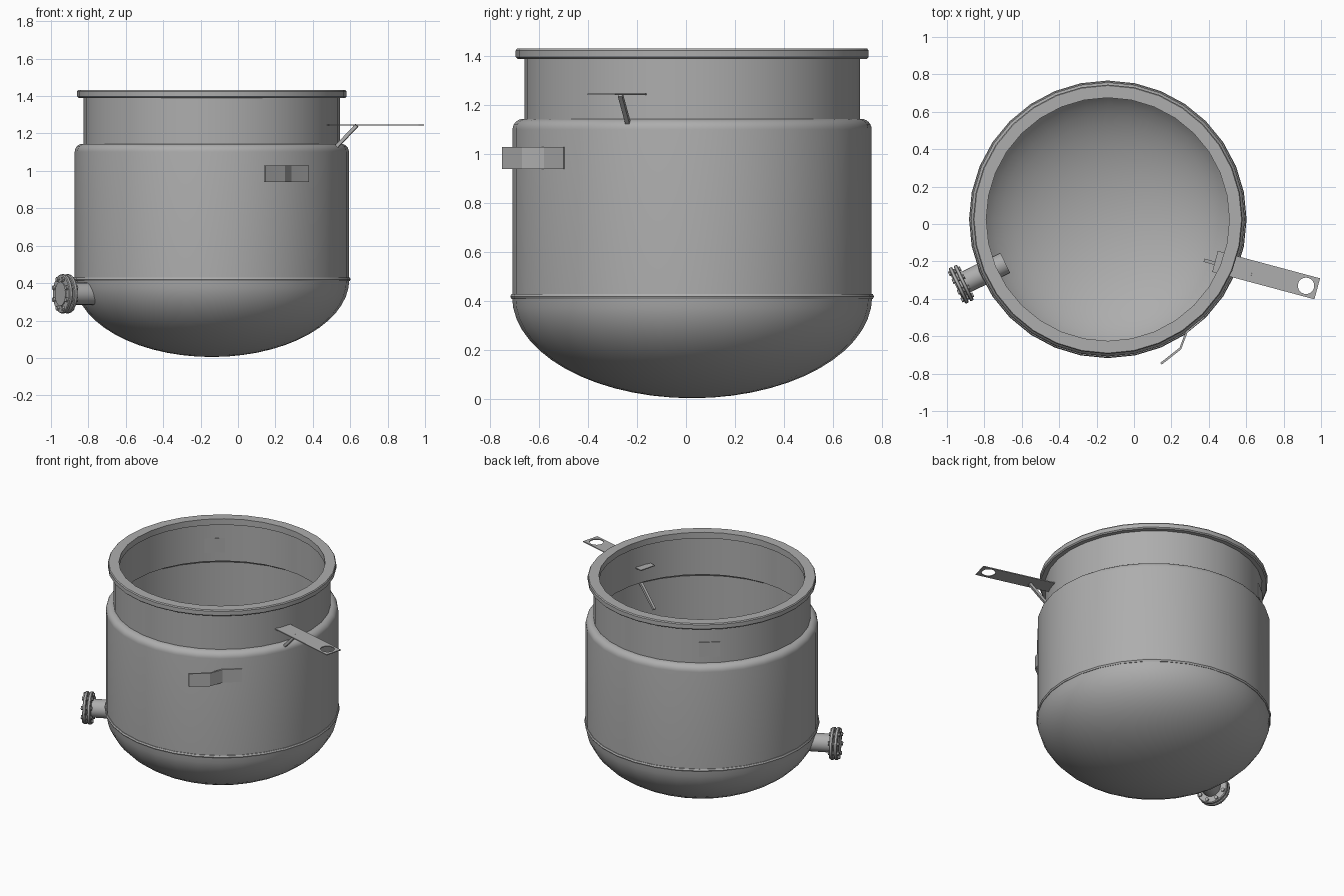
import bpy, bmesh, math
from mathutils import Vector, Matrix

if "Cube" in bpy.data.objects:
    bpy.data.objects.remove(bpy.data.objects["Cube"])

steel = bpy.data.materials.new("steel_grey")
steel.use_nodes = True
COL = (0.42, 0.42, 0.42, 1)
steel.diffuse_color = COL
steel.node_tree.nodes["Principled BSDF"].inputs["Base Color"].default_value = COL

CENTRE = Vector((-0.14, 0.025, 0))
SEGS = 32


def finish(name, bm, smooth=True):
    bmesh.ops.recalc_face_normals(bm, faces=bm.faces)
    me = bpy.data.meshes.new(name)
    bm.to_mesh(me)
    bm.free()
    ob = bpy.data.objects.new(name, me)
    bpy.context.collection.objects.link(ob)
    me.materials.append(steel)
    if smooth:
        bpy.ops.object.select_all(action="DESELECT")
        ob.select_set(True)
        bpy.context.view_layer.objects.active = ob
        bpy.ops.object.shade_smooth_by_angle(angle=math.radians(35))
    return ob


def lathe(name, profile, segs=SEGS, matrix=None, closed=True):
    """Spin (radius, height) points about z."""
    bm = bmesh.new()
    vs = [bm.verts.new((r, 0, z)) for r, z in profile]
    pairs = list(zip(vs, vs[1:] + vs[:1])) if closed else list(zip(vs, vs[1:]))
    edges = [bm.edges.new(p) for p in pairs]
    bmesh.ops.spin(bm, geom=vs + edges, axis=(0, 0, 1), cent=(0, 0, 0),
                   angle=math.tau, steps=segs)
    bmesh.ops.remove_doubles(bm, verts=bm.verts, dist=1e-4)
    bm.transform(matrix or Matrix.Translation(CENTRE))
    return finish(name, bm)


def prism(name, outline, depth, matrix=None):
    """Extrude a flat outline upward by depth."""
    bm = bmesh.new()
    face = bm.faces.new([bm.verts.new((x, y, 0)) for x, y in outline])
    ext = bmesh.ops.extrude_face_region(bm, geom=[face])
    bmesh.ops.translate(bm, vec=(0, 0, depth),
                        verts=[v for v in ext["geom"] if isinstance(v, bmesh.types.BMVert)])
    bm.transform(matrix or Matrix())
    return finish(name, bm, False)


def rect(x0, x1, half):
    return [(x0, -half), (x1, -half), (x1, half), (x0, half)]


def radial(azimuth, z):
    return (Matrix.Translation(CENTRE + Vector((0, 0, z)))
            @ Matrix.Rotation(math.radians(azimuth), 4, "Z"))


# Dished bottom: outer and inner half ellipse
def dish(r, bottom, top, n=14):
    return [(r * math.sin(t), top - (top - bottom) * math.cos(t))
            for t in (i / n * math.pi / 2 for i in range(n + 1))]


lathe("dished_bottom", dish(0.735, 0.005, 0.42) + dish(0.72, 0.02, 0.42)[::-1], closed=False)

# Weld ridge between bottom and wall
lathe("weld_ridge", [(0.725, 0.41), (0.737, 0.41), (0.742, 0.42), (0.737, 0.43), (0.725, 0.43)])

# Jacket wall with rounded shoulder
shoulder = [(0.69 + 0.043 * math.cos(t), 1.102 + 0.043 * math.sin(t))
            for t in (i / 6 * math.pi / 2 for i in range(7))]
lathe("jacket_wall", [(0.733, 0.42)] + shoulder
      + [(0.668, 1.145), (0.668, 1.13), (0.69, 1.13), (0.72, 1.10), (0.72, 0.42)])

# Neck and rim
lathe("neck", [(0.685, 1.13), (0.685, 1.40), (0.668, 1.40), (0.668, 1.13)])
lathe("rim", [(0.65, 1.39), (0.713, 1.39), (0.72, 1.397), (0.72, 1.425),
              (0.715, 1.432), (0.65, 1.432)])

# Bracket arm with an eye hole
ARM_Z, AZ = 1.243, -15
arm_matrix = (Matrix.Translation((0.433, -0.20, ARM_Z))
              @ Matrix.Rotation(math.radians(AZ), 4, "Z"))
arm = prism("bracket_arm", rect(0, 0.566, 0.058), 0.006, arm_matrix)
eye = [(0.504 + 0.044 * math.cos(a), 0.044 * math.sin(a))
       for a in (i / 20 * math.tau for i in range(20))]
cutter = prism("eye_cutter", eye, 0.1,
               arm_matrix @ Matrix.Translation((0, 0, -0.05)))
cut = arm.modifiers.new("eye", "BOOLEAN")
cut.object = cutter
cut.solver = "EXACT"
bpy.context.view_layer.objects.active = arm
bpy.ops.object.modifier_apply(modifier="eye")
bpy.data.objects.remove(cutter)

# Sloping strut under the arm
start, end = Vector((0.38, -0.195, 0.975)), Vector((0.635, -0.268, 1.243))
turn = (end - start).to_track_quat("Z", "Y").to_matrix().to_4x4()
prism("bracket_strut", rect(-0.009, 0.009, 0.009), (end - start).length,
      Matrix.Translation(start) @ turn)

# Bent strap handle on the front
path = [Vector(p) for p in ((0.148, -0.752), (0.252, -0.67), (0.286, -0.58), (0.38, -0.50))]
off = Vector((-0.008, 0.009))
strap = [tuple(p) for p in path] + [tuple(p + off) for p in reversed(path)]
prism("strap_handle", strap, 0.09, Matrix.Translation((0, 0, 0.94)))

# Small plate let into the neck at the back
prism("neck_plate", rect(0.663, 0.688, 0.066), 0.10, radial(129, 1.19))

# Outlet pipe with a bolted flange pair; local z runs outward
axis = Vector((-0.9, -0.435, 0)).normalized()
pipe_m = (Matrix.Translation((-0.688, -0.208, 0.343))
          @ axis.to_track_quat("Z", "Y").to_matrix().to_4x4())
lathe("outlet_pipe", [(0.0, 0.0), (0.06, 0.0), (0.06, 0.25), (0.0, 0.25)], 20, pipe_m, False)
for name, z0, z1 in (("inner_flange", 0.237, 0.258), ("outer_flange", 0.266, 0.287)):
    lathe(name, [(0, z0), (0.1, z0), (0.105, z0 + 0.004), (0.105, z1 - 0.004),
                 (0.1, z1), (0, z1)], 20, pipe_m, False)
lathe("flange_gasket", [(0, 0.25), (0.065, 0.25), (0.065, 0.292), (0, 0.292)], 20, pipe_m, False)
for i in range(8):
    a = (i + 0.5) / 8 * math.tau
    spot = Matrix.Translation((0.084 * math.cos(a), 0.084 * math.sin(a), 0.228))
    hexagon = [(0.013 * math.cos(k * math.tau / 6), 0.013 * math.sin(k * math.tau / 6))
               for k in range(6)]
    prism("flange_bolt", hexagon, 0.07, pipe_m @ spot)
